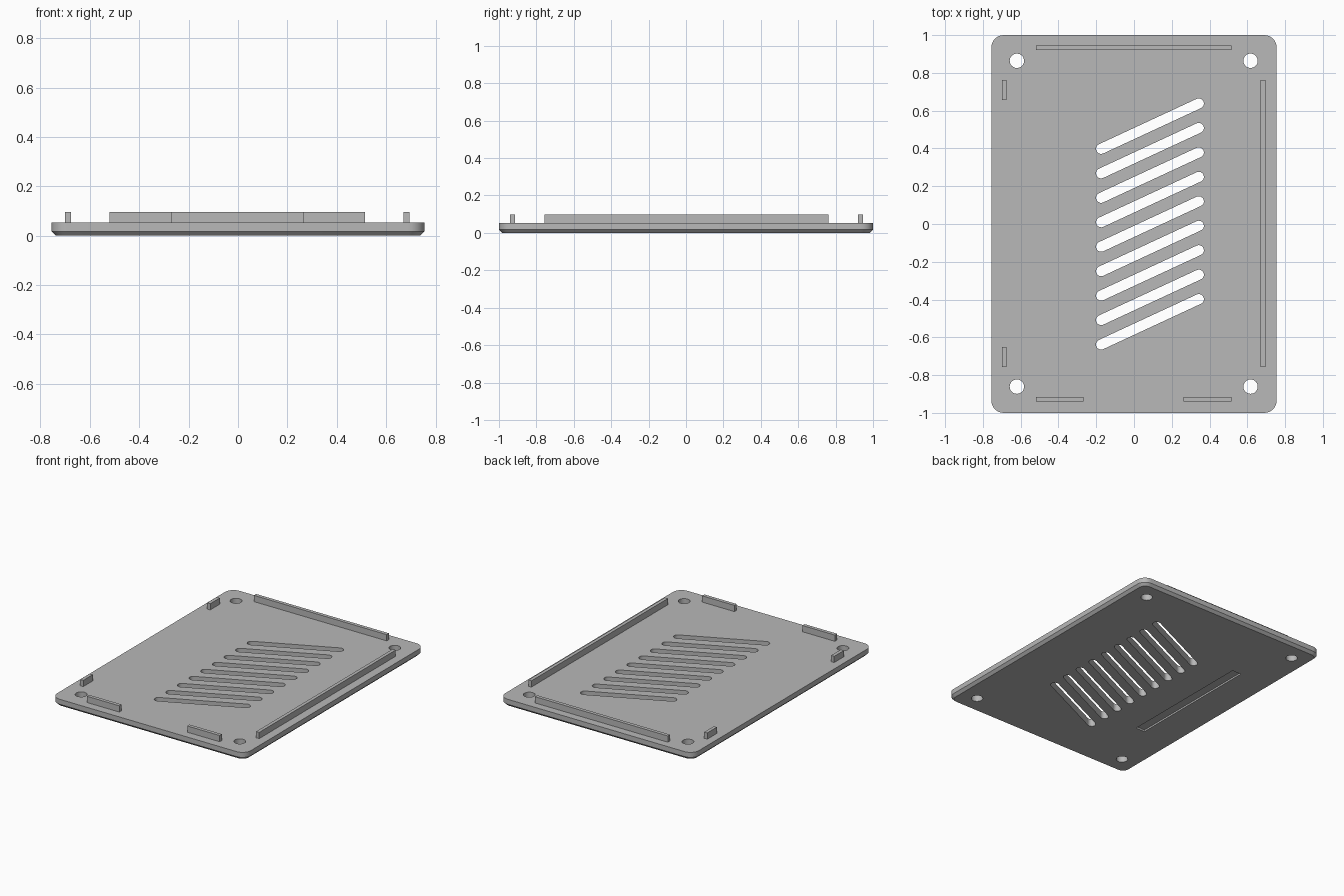
import bpy, bmesh, math
from mathutils import Vector

if "Cube" in bpy.data.objects:
    bpy.data.objects.remove(bpy.data.objects["Cube"])

HX, HY, TOP = 0.755, 1.0, 0.053      # plate half sizes and thickness
RIB_TOP = 0.097

grey = bpy.data.materials.new("light_grey")
grey.diffuse_color = (0.48, 0.48, 0.48, 1)
grey.use_nodes = True
grey.node_tree.nodes["Principled BSDF"].inputs["Base Color"].default_value = grey.diffuse_color


def capsule(a, b, r, n=10):
    """Outline of a rounded slot from a to b."""
    a, b = Vector(a), Vector(b)
    ang = math.atan2(b.y - a.y, b.x - a.x)
    pts = []
    for c, start in ((b, ang - math.pi / 2), (a, ang + math.pi / 2)):
        for i in range(n + 1):
            t = start + math.pi * i / n
            pts.append((c.x + r * math.cos(t), c.y + r * math.sin(t)))
    return pts


def circle(x, y, r, n=32):
    return [(x + r * math.cos(2 * math.pi * i / n), y + r * math.sin(2 * math.pi * i / n)) for i in range(n)]


def rect(x0, x1, y0, y1):
    return [(x0, y0), (x1, y0), (x1, y1), (x0, y1)]


def rounded_rect(hx, hy, r, n=8):
    pts = []
    for k, (sx, sy) in enumerate(((1, 1), (-1, 1), (-1, -1), (1, -1))):
        for i in range(n + 1):
            t = math.pi / 2 * (k + i / n)
            pts.append((sx * (hx - r) + r * math.cos(t), sy * (hy - r) + r * math.sin(t)))
    return pts


def loft(bm, layers):
    """Closed solid through (outline, z) layers, bottom to top."""
    rings = [[bm.verts.new((x, y, z)) for x, y in pts] for pts, z in layers]
    n = len(rings[0])
    bm.faces.new(rings[0][::-1])
    bm.faces.new(rings[-1])
    for lo, hi in zip(rings, rings[1:]):
        for i in range(n):
            j = (i + 1) % n
            bm.faces.new((lo[i], lo[j], hi[j], hi[i]))


def make(name, solids):
    bm = bmesh.new()
    for layers in solids:
        loft(bm, layers)
    me = bpy.data.meshes.new(name)
    bm.to_mesh(me)
    bm.free()
    me.materials.append(grey)
    ob = bpy.data.objects.new(name, me)
    bpy.context.collection.objects.link(ob)
    return ob


# Base plate with rounded corners and a chamfered lower edge
C = 0.018
plate = make("base_plate", [[
    (rounded_rect(HX - C, HY - C, 0.065 - C), 0),
    (rounded_rect(HX, HY, 0.065), C),
    (rounded_rect(HX, HY, 0.065), TOP)]])

# Slanted vent slots, screw holes and a shallow recess underneath
cuts = []
for i in range(9):
    dy = -0.1295 * i
    o = capsule((-0.174, 0.398 + dy), (0.343, 0.638 + dy), 0.027)
    cuts.append([(o, -0.1), (o, 0.2)])
for x in (-0.62, 0.617):
    for y in (-0.861, 0.864):
        o = circle(x, y, 0.038)
        cuts.append([(o, -0.1), (o, 0.2)])
o = rect(-0.5, -0.43, -0.49, 0.49)
cuts.append([(o, -0.1), (o, 0.012)])
cutter = make("cutter", cuts)
cutter.hide_render = True

mod = plate.modifiers.new("cut", "BOOLEAN")
mod.operation = "DIFFERENCE"
mod.solver = "EXACT"
mod.object = cutter
bpy.context.view_layer.objects.active = plate
plate.select_set(True)
bpy.ops.object.modifier_apply(modifier="cut")
bpy.data.objects.remove(cutter)
bpy.ops.object.shade_smooth_by_angle(angle=math.radians(30))

# Upright locating ribs along the four edges
ribs = {
    "back_rib": (-0.52, 0.515, 0.92, 0.945),
    "front_rib_left": (-0.52, -0.267, -0.94, -0.915),
    "front_rib_right": (0.263, 0.515, -0.94, -0.915),
    "left_tab_back": (-0.7, -0.676, 0.657, 0.763),
    "left_tab_front": (-0.7, -0.676, -0.757, -0.65),
    "right_rib": (0.671, 0.695, -0.757, 0.763),
}
for name, r in ribs.items():
    o = rect(*r)
    make(name, [[(o, TOP - 0.004), (o, RIB_TOP)]])
